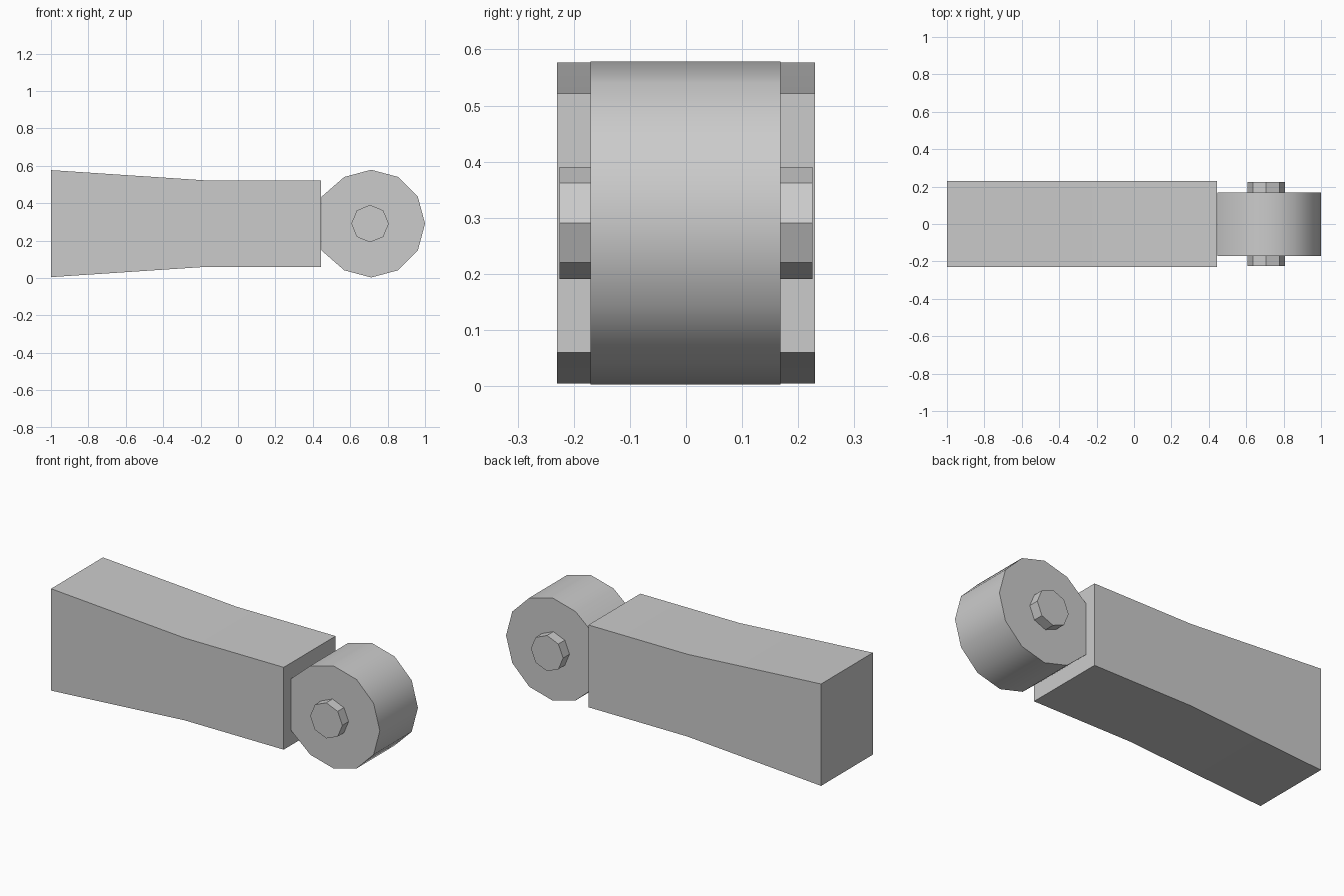
import bpy
import math

cube = bpy.data.objects.get("Cube")
if cube:
    bpy.data.objects.remove(cube, do_unlink=True)

GREY = (0.6, 0.6, 0.6, 1)
grey = bpy.data.materials.new("plain grey")
grey.use_nodes = True
grey.diffuse_color = GREY
grey.node_tree.nodes["Principled BSDF"].inputs["Base Color"].default_value = GREY


def extrude(name, profile, y0, y1, angle):
    """Extrude a counter-clockwise x-z profile from y0 (front) to y1 (back)."""
    n = len(profile)
    verts = [(x, y, z) for y in (y0, y1) for x, z in profile]
    faces = [list(range(n)), list(range(2 * n - 1, n - 1, -1))]
    for i in range(n):
        j = (i + 1) % n
        faces.append((j, i, i + n, j + n))
    mesh = bpy.data.meshes.new(name)
    mesh.from_pydata(verts, [], faces)
    mesh.materials.append(grey)
    obj = bpy.data.objects.new(name, mesh)
    bpy.context.collection.objects.link(obj)
    bpy.ops.object.select_all(action="DESELECT")
    obj.select_set(True)
    bpy.context.view_layer.objects.active = obj
    bpy.ops.object.shade_smooth_by_angle(angle=math.radians(angle))
    return obj


def ring(cx, cz, radius, sides):
    steps = [2 * math.pi * i / sides for i in range(sides)]
    return [(cx + radius * math.cos(a), cz + radius * math.sin(a)) for a in steps]


# Handle: a block that flares towards its free end
MID = 0.291
lower = [(-1.0, 0.005), (-0.17, 0.06), (0.445, 0.06)]
upper = [(x, 2 * MID - z) for x, z in reversed(lower)]
extrude("handle", lower + upper, -0.23, 0.23, 30)

# Roller: twelve-sided drum, flattened where it meets the handle
rim = [(0.447 if x < 0.48 else x, z) for x, z in ring(0.712, MID, 0.288, 12)]
extrude("roller", rim, -0.17, 0.168, 35)

# Axle: eight-sided pin standing out on both sides of the roller
extrude("axle", ring(0.706, MID, 0.1, 8), -0.225, 0.225, 30)
